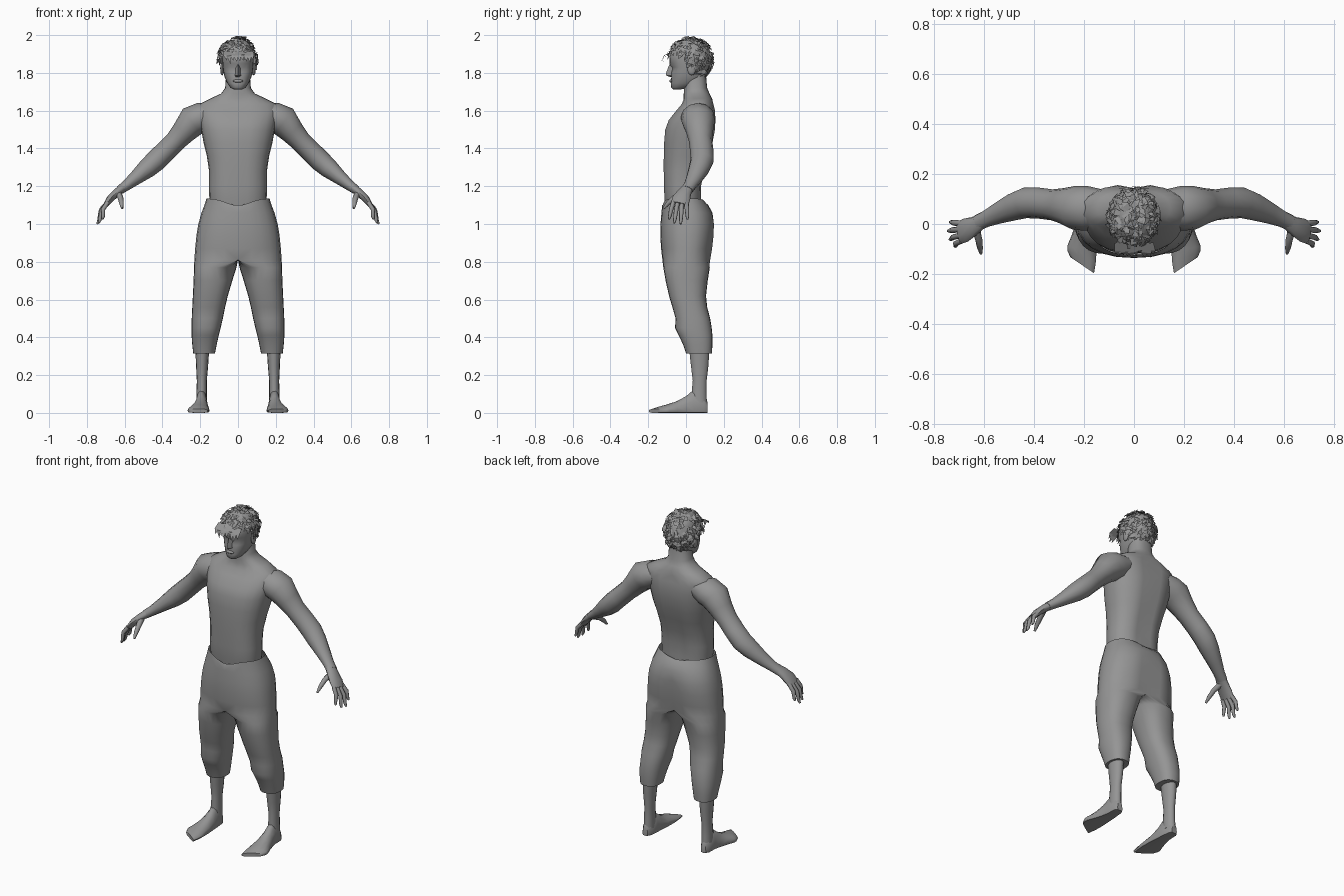
import bpy, bmesh, math, random
from mathutils import Vector

if "Cube" in bpy.data.objects:
    bpy.data.objects.remove(bpy.data.objects["Cube"])
random.seed(7)

grey = bpy.data.materials.new("plain grey")
grey.diffuse_color = (0.3, 0.3, 0.3, 1)
grey.use_nodes = True
grey.node_tree.nodes["Principled BSDF"].inputs["Base Color"].default_value = grey.diffuse_color


def finish(name, bm, mirror=True, smooth=50):
    bmesh.ops.recalc_face_normals(bm, faces=bm.faces)
    me = bpy.data.meshes.new(name)
    bm.to_mesh(me)
    bm.free()
    ob = bpy.data.objects.new(name, me)
    bpy.context.collection.objects.link(ob)
    me.materials.append(grey)
    if mirror:
        m = ob.modifiers.new("mirror", 'MIRROR')
        m.use_clip = True
        m.merge_threshold = 0.0005
    bpy.ops.object.select_all(action='DESELECT')
    ob.select_set(True)
    bpy.context.view_layer.objects.active = ob
    if smooth:
        bpy.ops.object.shade_smooth_by_angle(angle=math.radians(smooth))
    return ob


def loft(name, rings, caps=(True, True), smooth=50, mirror=True):
    """Skin a list of equal-sized rings; faces on the mirror plane are dropped."""
    bm = bmesh.new()
    vs = [[bm.verts.new(p) for p in r] for r in rings]
    n = len(vs[0])
    for a, b in zip(vs, vs[1:]):
        for i in range(n):
            j = (i + 1) % n
            bm.faces.new((a[i], a[j], b[j], b[i]))
    for on, r in zip(caps, (vs[0], vs[-1])):
        if on:
            bm.faces.new(r)
    if mirror:
        flat = [f for f in bm.faces if all(abs(v.co.x) < 1e-4 for v in f.verts)]
        bmesh.ops.delete(bm, geom=flat, context='FACES')
    return finish(name, bm, mirror, smooth)


def level(z, xin, xm, xout, yf, yb, n=24, p=0.85):
    """Horizontal ring; with xin = xm = 0 it is half of a body section."""
    pts = []
    for i in range(n):
        a = 2 * math.pi * i / n
        c, s = math.cos(a), math.sin(a)
        c = math.copysign(abs(c) ** p, c) if abs(c) > 1e-6 else 0
        s = math.copysign(abs(s) ** p, s) if abs(s) > 1e-6 else 0
        x = xm + c * ((xout - xm) if c > 0 else (xm - xin))
        pts.append(Vector((x, (yf + yb) / 2 + s * (yb - yf) / 2, z)))
    return pts


def half(z, w, yf, yb, p=0.85):
    return level(z, 0, 0, w, yf, yb, p=p)


def tube(name, path, n=12, smooth=60):
    """Limb along a path of (x, y, z, across-y radius, other radius)."""
    rings = []
    P = [Vector(q[:3]) for q in path]
    for i, q in enumerate(path):
        t = (P[min(i + 1, len(P) - 1)] - P[max(i - 1, 0)]).normalized()
        u = (Vector((0, 1, 0)) - t * t.y).normalized()
        w = t.cross(u)
        rings.append([P[i] + u * q[3] * math.cos(2 * math.pi * k / n)
                      + w * q[4] * math.sin(2 * math.pi * k / n) for k in range(n)])
    return loft(name, rings, smooth=smooth)


# Torso and neck, with a chest line and a spine groove
body = [half(*r) for r in (
    (1.04, .14, -.10, .08), (1.13, .152, -.118, .085), (1.2, .153, -.12, .085),
    (1.28, .153, -.122, .10), (1.36, .165, -.122, .125), (1.43, .182, -.12, .145),
    (1.5, .195, -.114, .158), (1.55, .205, -.095, .16), (1.6, .215, -.055, .157),
    (1.635, .205, -.025, .148), (1.665, .145, -.012, .138), (1.69, .09, -.012, .125),
    (1.72, .068, -.01, .112), (1.8, .062, -.005, .105))]
for r in body[1:10]:
    for v in r:
        g = math.exp(-(v.x / .035) ** 2)
        v.y += -.016 * g if v.y > 0.02 else .006 * g
loft("torso", body)

# Trousers: hips split into two legs at the crotch
legs = [level(*r) for r in (
    (.315, .122, .18, .237, 0, .137), (.36, .113, .18, .242, -.015, .14),
    (.41, .102, .175, .246, -.038, .14), (.45, .092, .17, .246, -.058, .136),
    (.5, .08, .165, .245, -.055, .128), (.56, .068, .155, .242, -.072, .112),
    (.62, .054, .145, .239, -.09, .106), (.7, .03, .13, .235, -.108, .115),
    (.77, .008, .115, .233, -.12, .126))]
legs += [half(*r) for r in (
    (.81, .231, -.125, .132), (.87, .227, -.132, .142), (.94, .22, -.136, .15),
    (1.0, .21, -.135, .152), (1.06, .193, -.13, .14), (1.1, .178, -.126, .118),
    (1.135, .167, -.124, .1))]
for k, r in enumerate(legs):
    for v in r:
        if k == len(legs) - 1:      # waistband dips at the middle
            v.z -= (.04 if v.y < 0 else .02) * math.exp(-(v.x / .08) ** 2)
        elif 8 < k < 13 and v.y > 0.03:   # seat cleft
            v.y -= .02 * math.exp(-(v.x / .03) ** 2)
loft("trousers", legs, caps=(True, False))

# Lower legs
loft("lower_leg", [level(z, a, (a + b) / 2, b, f, k, n=14, p=1) for z, a, b, f, k in (
    (.04, .165, .222, .03, .112), (.1, .165, .22, .028, .11), (.17, .165, .218, .035, .11),
    (.25, .158, .222, .025, .12), (.34, .152, .226, .015, .125))])

# Feet: sections running from heel to toes
foot = []
for y, a, b, h, skew in ((.113, .178, .212, .06, 0), (.095, .166, .224, .085, 0),
                         (.04, .16, .226, .125, 0), (0, .157, .235, .09, 0),
                         (-.05, .152, .25, .062, .005), (-.1, .15, .267, .045, .015),
                         (-.13, .153, .267, .036, .03), (-.155, .16, .255, .022, .04)):
    ring = []
    for i in range(14):
        t = 2 * math.pi * i / 14
        c, s = math.cos(t), math.sin(t)
        x = (a + b) / 2 + (b - a) / 2 * c
        z = .012 + (h - .012) * s if s > 0 else .012 * (1 - abs(s) ** .3)
        ring.append(Vector((x, y + skew * c * .8 - (.01 if skew > .03 else 0), z)))
    foot.append(ring)
loft("foot", foot)

# Arms
tube("arm", ((.13, .065, 1.585, .075, .06), (.19, .063, 1.565, .09, .08),
             (.24, .065, 1.545, .088, .083), (.285, .072, 1.49, .072, .066),
             (.33, .077, 1.44, .062, .056), (.385, .084, 1.385, .062, .056),
             (.435, .085, 1.335, .062, .057), (.48, .07, 1.295, .056, .052),
             (.54, .045, 1.245, .044, .038), (.59, .022, 1.205, .034, .028),
             (.625, .005, 1.18, .033, .024)))

# Hands: palm, four fingers and a thumb
tube("palm", ((.605, .014, 1.195, .03, .024), (.64, -.008, 1.168, .038, .022),
              (.675, -.025, 1.135, .048, .02), (.697, -.034, 1.105, .046, .015)), n=10)
tips = ((.737, .008, 1.025), (.745, -.028, 1.0), (.738, -.062, 1.005), (.718, -.09, 1.025))
for i, tip in enumerate(tips):
    base = Vector((.69, .002 - .023 * i, 1.115))
    tip = Vector(tip)
    mid = base.lerp(tip, .5) + Vector((.01, 0, .008))
    tube("finger_%d" % (i + 1), [(*p, r, r) for p, r in (
        (base, .012), (mid, .0115), (base.lerp(tip, .85), .009), (tip, .005))], n=8)
tube("thumb", ((.635, -.012, 1.165, .018, .018), (.622, -.06, 1.14, .015, .015),
               (.617, -.095, 1.11, .012, .012), (.613, -.118, 1.083, .006, .006)), n=8)

# Head with eye sockets
head = [half(*r) for r in (
    (1.712, .022, -.068, -.03), (1.722, .04, -.078, .02), (1.745, .056, -.08, .07),
    (1.775, .07, -.078, .1), (1.805, .077, -.078, .112), (1.83, .08, -.078, .118),
    (1.85, .082, -.088, .12), (1.89, .084, -.086, .122), (1.93, .078, -.07, .115),
    (1.96, .058, -.04, .09), (1.975, .025, -.01, .05))]
for v in head[5]:
    if v.y < -.03:
        v.y += .012 * math.exp(-((v.x - .035) / .02) ** 2)
loft("head", head)


def solid(name, loc, size, seg=12, mirror=False):
    bm = bmesh.new()
    bmesh.ops.create_uvsphere(bm, u_segments=seg, v_segments=seg // 2 + 2, radius=1)
    for v in bm.verts:
        v.co = Vector(loc) + Vector([c * s for c, s in zip(v.co, size)])
    return finish(name, bm, mirror)


solid("ear", (.084, .03, 1.82), (.01, .022, .033), mirror=True)
solid("lips", (0, -.077, 1.757), (.026, .011, .009))
# Nose wedge
loft("nose", [[Vector((-w, -.072, z)), Vector((0, y, z)), Vector((w, -.072, z))]
              for z, w, y in ((1.778, .014, -.082), (1.785, .019, -.103),
                              (1.797, .016, -.107), (1.845, .009, -.088))], mirror=False)

# Hair: a cap over the skull and many ragged locks
C, R = Vector((0, .024, 1.872)), Vector((.093, .112, .108))


def on_skull(d):
    return C + Vector((d.x * R.x, d.y * R.y, d.z * R.z))


def hairy(d):
    return d.z > .25 - .95 * (d.y + .45) if d.y > -.45 else d.z > .3


bm = bmesh.new()
bmesh.ops.create_icosphere(bm, subdivisions=3, radius=1)
bmesh.ops.delete(bm, geom=[v for v in bm.verts if not hairy(v.co)], context='VERTS')
for v in bm.verts:
    v.co = on_skull(v.co * random.uniform(.96, 1.04))
finish("hair_cap", bm, False, 0)

bm = bmesh.new()


def lock(root, flow, out, length, width):
    side = flow.cross(out).normalized() * width
    mid = root + flow * length * .5 + out * length * .28
    tip = root + flow * length + out * length * random.uniform(.05, .35)
    a, b, c, d, e = [bm.verts.new(p) for p in (
        root - side * .6, root + side * .6, mid + side, mid - side * .8, tip)]
    bm.faces.new((a, b, c, d))
    bm.faces.new((d, c, e))


count = 0
while count < 260:
    d = Vector([random.gauss(0, 1) for _ in range(3)]).normalized()
    if not hairy(d):
        continue
    count += 1
    down = Vector((random.uniform(-.7, .7), random.uniform(-.7, .7), -.6))
    flow = (down - d * down.dot(d)).normalized()
    lock(on_skull(d), flow, d, random.uniform(.025, .05), random.uniform(.008, .017))
# Fringe hanging forward over the brow
for i in range(9):
    x = -.07 + .0175 * i
    lock(Vector((x, -.075, 1.915)), Vector((.15, -.5, -.85)).normalized(),
         Vector((0, -.86, .5)), random.uniform(.055, .085), .014)
finish("hair_locks", bm, False, 0)
